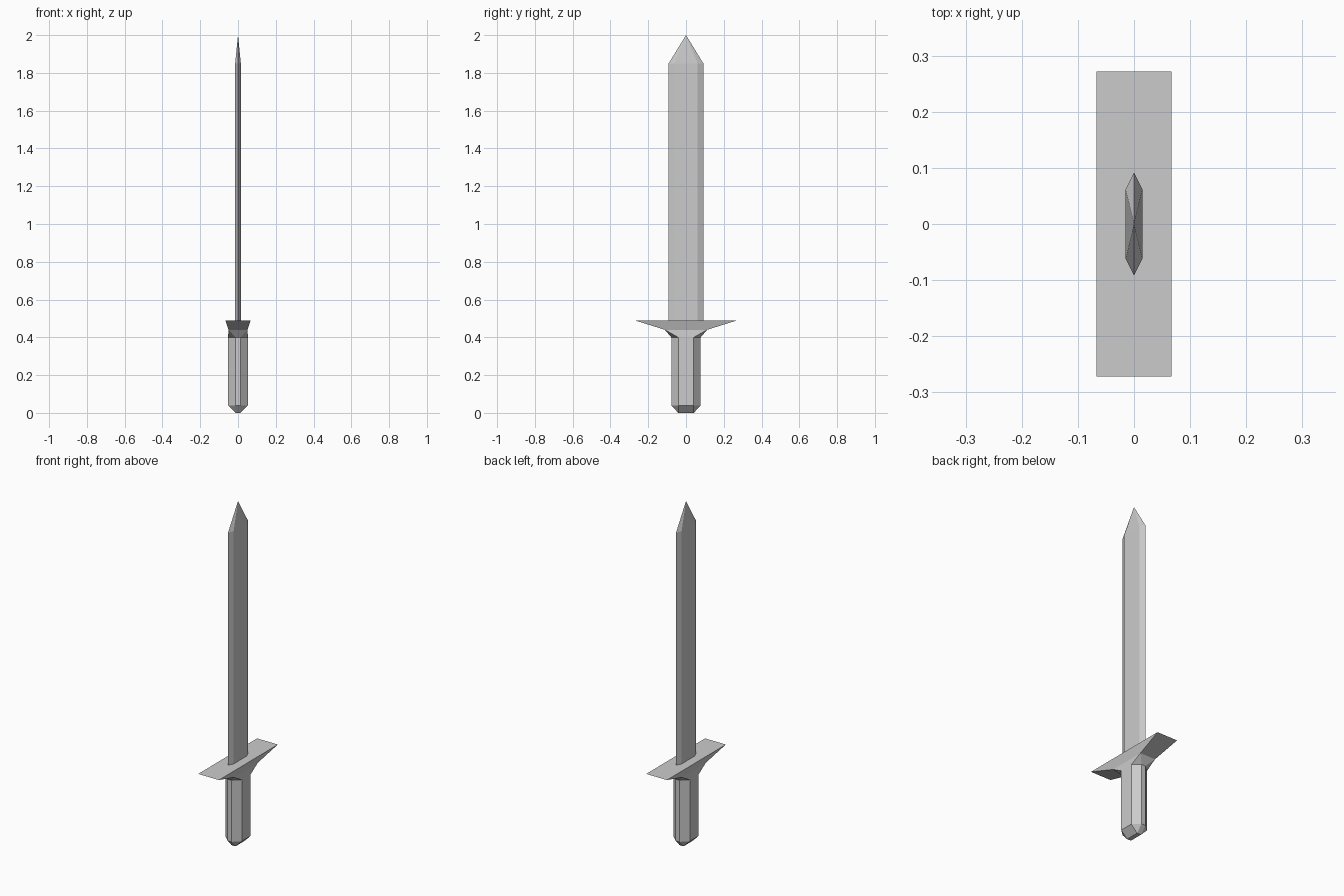
import bpy, bmesh

if "Cube" in bpy.data.objects:
    bpy.data.objects.remove(bpy.data.objects["Cube"])


def ring(bm, z, X, Y, x, y):
    """Corner-cut rectangle: half sizes X, Y; flat sides of half width x and y."""
    pts = [(X, -y), (X, y), (x, Y), (-x, Y), (-X, y), (-X, -y), (-x, -Y), (x, -Y)]
    return [bm.verts.new((px, py, z)) for px, py in pts]


def loft(name, sections, cap_start=False, cap_end=False):
    """Bridge the sections from bottom to top and merge doubled corners."""
    bm = bmesh.new()
    rings = [ring(bm, *s) for s in sections]
    for a, b in zip(rings, rings[1:]):
        for i in range(8):
            j = (i + 1) % 8
            bm.faces.new((a[i], a[j], b[j], b[i]))
    if cap_start:
        bm.faces.new(rings[0][::-1])
    if cap_end:
        bm.faces.new(rings[-1])
    bmesh.ops.remove_doubles(bm, verts=bm.verts[:], dist=0.0005)
    bmesh.ops.recalc_face_normals(bm, faces=bm.faces[:])
    mesh = bpy.data.meshes.new(name)
    bm.to_mesh(mesh)
    bm.free()
    obj = bpy.data.objects.new(name, mesh)
    bpy.context.collection.objects.link(obj)
    return obj


# Grip with bevelled pommel end
loft("grip", [
    (0.00, 0.013, 0.041, 0.013, 0.041),
    (0.04, 0.053, 0.078, 0.013, 0.041),
    (0.40, 0.053, 0.078, 0.013, 0.041),
], cap_start=True)

# Crossguard flaring from the grip to a wide flat top
loft("guard", [
    (0.40, 0.053, 0.078, 0.013, 0.041),
    (0.44, 0.050, 0.112, 0.050, 0.112),
    (0.49, 0.067, 0.272, 0.067, 0.272),
], cap_end=True)

# Blade with six-sided section tapering to a point
loft("blade", [
    (0.49, 0.015, 0.092, 0.0, 0.062),
    (1.85, 0.015, 0.092, 0.0, 0.062),
    (2.00, 0.0, 0.0, 0.0, 0.0),
])
